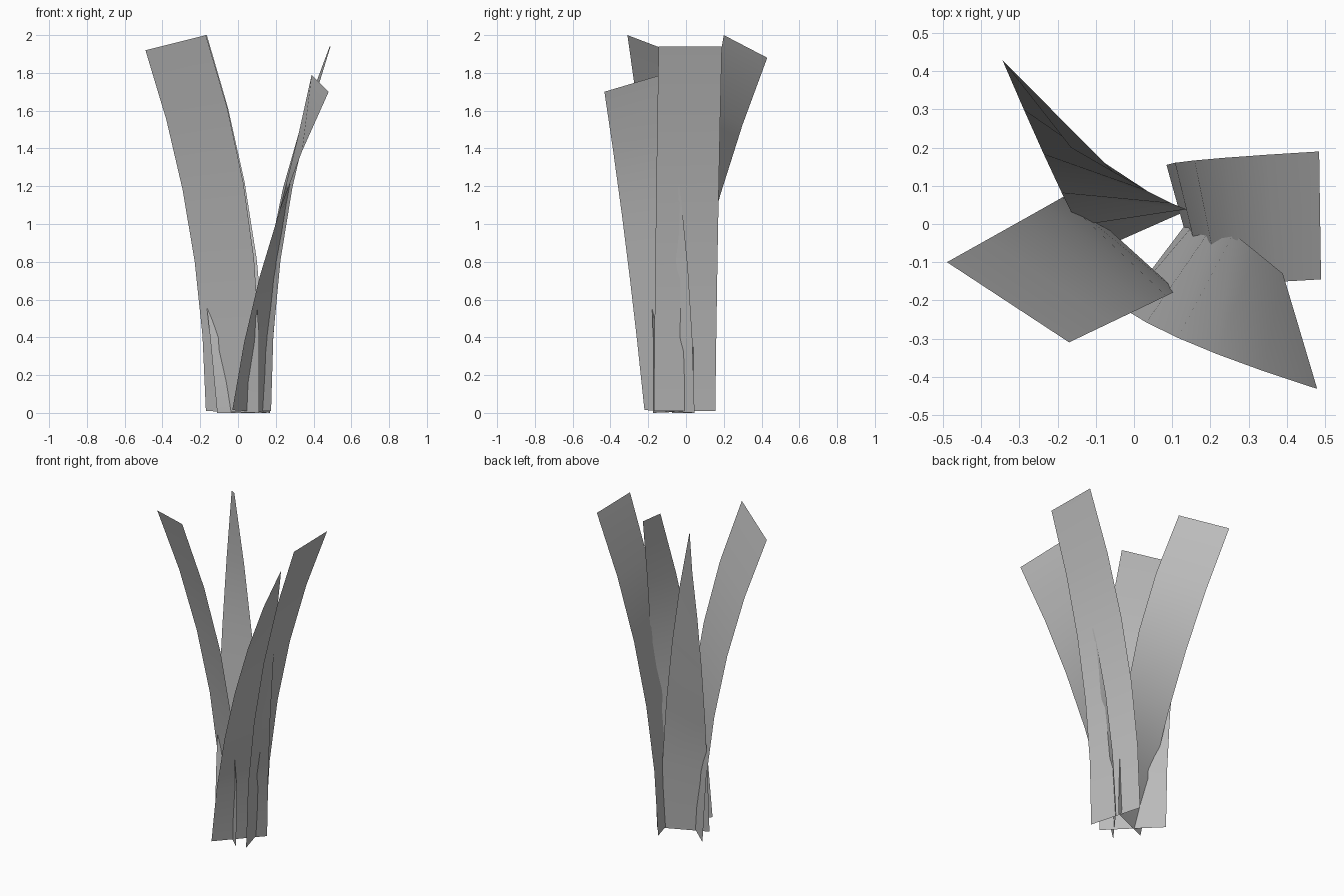
import bpy
import bmesh
from mathutils import Vector

SEGMENTS = 5

cube = bpy.data.objects.get("Cube")
if cube:
    bpy.data.objects.remove(cube, do_unlink=True)

# Single grey for every blade
grey = bpy.data.materials.new("plain_grey")
grey.use_nodes = True
colour = (0.5, 0.5, 0.5, 1)
grey.diffuse_color = colour
grey.node_tree.nodes["Principled BSDF"].inputs["Base Color"].default_value = colour


def rail(base, middle, tip):
    """Points along a gentle bend that passes through the three given points."""
    base, middle, tip = Vector(base), Vector(middle), Vector(tip)
    control = middle * 2 - (base + tip) / 2
    points = []
    for i in range(SEGMENTS + 1):
        t = i / SEGMENTS
        points.append(base * (1 - t) ** 2 + control * 2 * t * (1 - t) + tip * t * t)
    return points


def blade(name, first, second):
    """A thin strip spanned between two bent side edges."""
    bm = bmesh.new()
    rows = [[bm.verts.new(p) for p in pair] for pair in zip(rail(*first), rail(*second))]
    for low, high in zip(rows, rows[1:]):
        bm.faces.new((low[0], low[1], high[1], high[0]))
    for face in bm.faces:
        face.smooth = True
    mesh = bpy.data.meshes.new(name)
    bm.to_mesh(mesh)
    bm.free()
    mesh.materials.append(grey)
    obj = bpy.data.objects.new(name, mesh)
    bpy.context.scene.collection.objects.link(obj)
    return obj


# Four blades fanning outward: base, middle and tip of each side edge
blade("front_right_blade",
      [(-0.17, 0.08, 0.01), (-0.258, 0.03, 0.99), (-0.49, -0.1, 1.92)],
      [(0.11, -0.175, 0), (0.06, -0.2, 1.02), (-0.17, -0.31, 2)])

blade("left_blade",
      [(0.175, -0.17, 0.01), (0.253, -0.16, 1), (0.49, -0.145, 1.94)],
      [(0.085, 0.155, 0.01), (0.195, 0.17, 1), (0.485, 0.19, 1.94)])

blade("front_left_blade",
      [(-0.03, -0.22, 0.015), (0.163, -0.319, 0.89), (0.48, -0.432, 1.7)],
      [(0.17, 0.045, 0), (0.237, -0.006, 0.95), (0.39, -0.13, 1.79)])

blade("back_right_blade",
      [(0.15, 0.04, 0), (0.07, 0.068, 1.02), (-0.165, 0.2, 2)],
      [(-0.11, -0.075, 0), (-0.212, 0.13, 0.97), (-0.345, 0.43, 1.88)])
